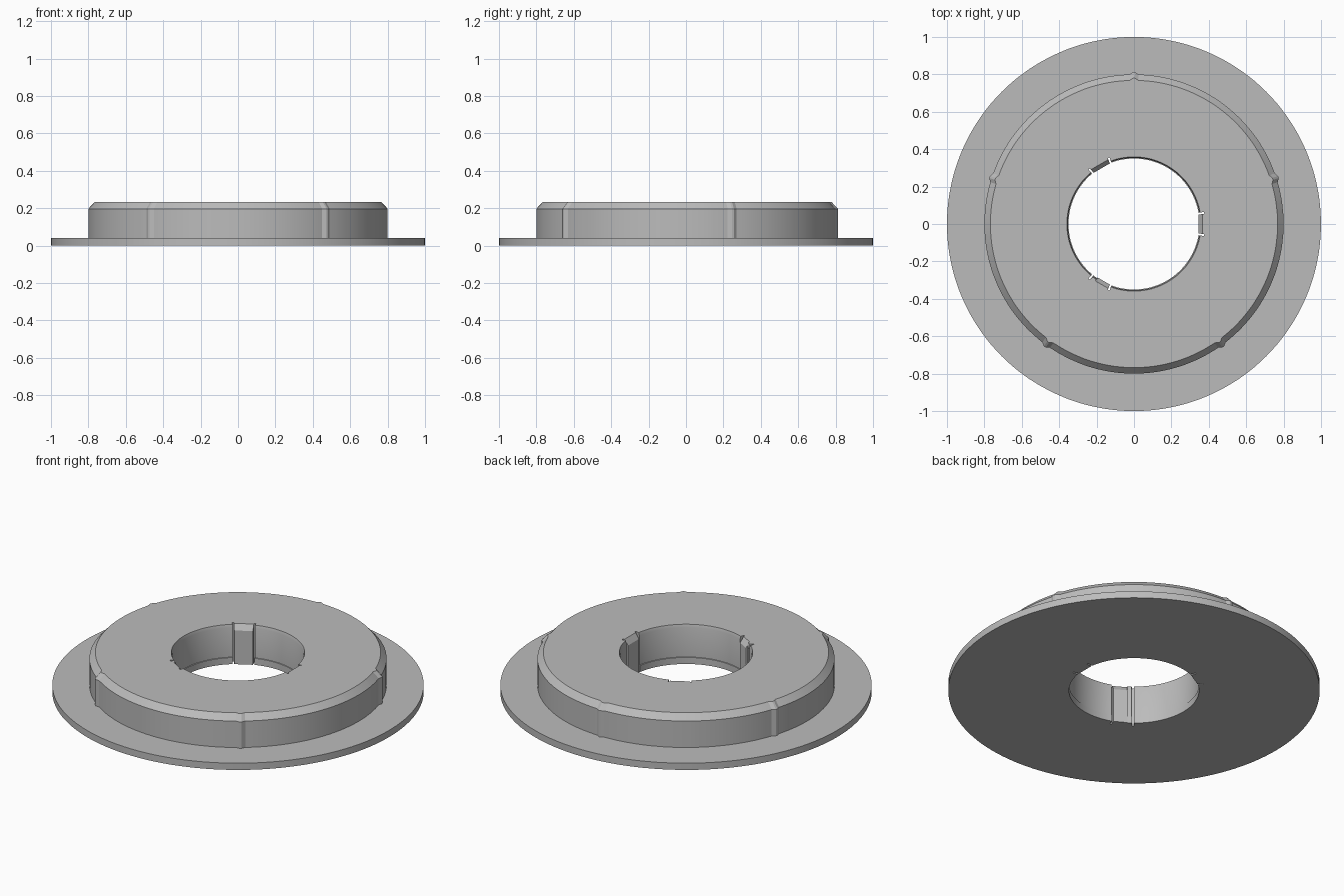
import bpy, bmesh, math

if "Cube" in bpy.data.objects:
    bpy.data.objects.remove(bpy.data.objects["Cube"])

RIBS = [90 + 72 * k for k in range(5)]      # outer grip ribs
TABS = [0, 120, 240]                        # inner spring tabs
RIB_HALF = 1.8
TAB_HALF, SLIT_END = 8.3, 9.8


def offset(a, centre):
    """Signed angle from a centre, in degrees."""
    return (a - centre + 180) % 360 - 180


def profile(a, kind):
    """Cross-section (radius, height) at one angle."""
    # outer wall with small pointed ribs
    d = min(abs(offset(a, r)) for r in RIBS)
    bump = 0.015 * max(0, 1 - d / RIB_HALF)
    wall = 0.80 + bump
    # bore: plain, slit or flat tab
    if kind == "slit":
        bore = [(0.38, 0.23), (0.38, 0.215), (0.38, 0.04), (0.38, 0.039), (0.38, 0)]
    elif kind == "tab":
        t = min((offset(a, c) for c in TABS), key=abs)
        k = 1 / math.cos(math.radians(t))
        bore = [(0.367 * k, 0.23), (0.345 * k, 0.20), (0.345 * k, 0.04),
                (0.345 * k, 0.039), (0.345 * k, 0)]
    else:
        bore = [(0.359, 0.23), (0.354, 0.215), (0.354, 0.04), (0.35, 0.039), (0.35, 0)]
    return [(1.0, 0), (1.0, 0.04), (wall, 0.04), (wall, 0.197),
            (wall - 0.032, 0.232)] + [(r, 0.232 if z == 0.23 else z) for r, z in bore]


# angular stations: regular ones, then ribs and tabs
stations = []
for i in range(144):
    a = i * 2.5
    near_rib = min(abs(offset(a, r)) for r in RIBS) < RIB_HALF + 0.3
    near_tab = min(abs(offset(a, c)) for c in TABS) < SLIT_END + 0.3
    if not near_rib and not near_tab:
        stations.append((a, "plain"))
for r in RIBS:
    stations += [((r + s) % 360, "plain") for s in (-RIB_HALF, -0.4, 0.4, RIB_HALF)]
for c in TABS:
    e = 0.01
    for s, kind in ((SLIT_END + e, "plain"), (SLIT_END, "slit"),
                    (TAB_HALF + e, "slit"), (TAB_HALF, "tab"), (4, "tab")):
        stations += [((c + s) % 360, kind), ((c - s) % 360, kind)]
    stations.append((c, "tab"))
stations.sort()

# sweep the cross-section around the axis
bm = bmesh.new()
rows = []
for a, kind in stations:
    ca, sa = math.cos(math.radians(a)), math.sin(math.radians(a))
    rows.append([bm.verts.new((r * ca, r * sa, z)) for r, z in profile(a, kind)])
n = len(rows[0])
for i, row in enumerate(rows):
    nxt = rows[(i + 1) % len(rows)]
    for j in range(n):
        k = (j + 1) % n
        bm.faces.new((row[j], nxt[j], nxt[k], row[k]))
bmesh.ops.recalc_face_normals(bm, faces=bm.faces)

mesh = bpy.data.meshes.new("flanged_hub")
bm.to_mesh(mesh)
bm.free()
hub = bpy.data.objects.new("flanged_hub", mesh)
bpy.context.collection.objects.link(hub)

grey = bpy.data.materials.new("plain_grey")
grey.diffuse_color = (0.50, 0.50, 0.50, 1)
grey.use_nodes = True
grey.node_tree.nodes["Principled BSDF"].inputs["Base Color"].default_value = grey.diffuse_color
mesh.materials.append(grey)

bpy.context.view_layer.objects.active = hub
hub.select_set(True)
bpy.ops.object.shade_smooth_by_angle(angle=math.radians(20))
